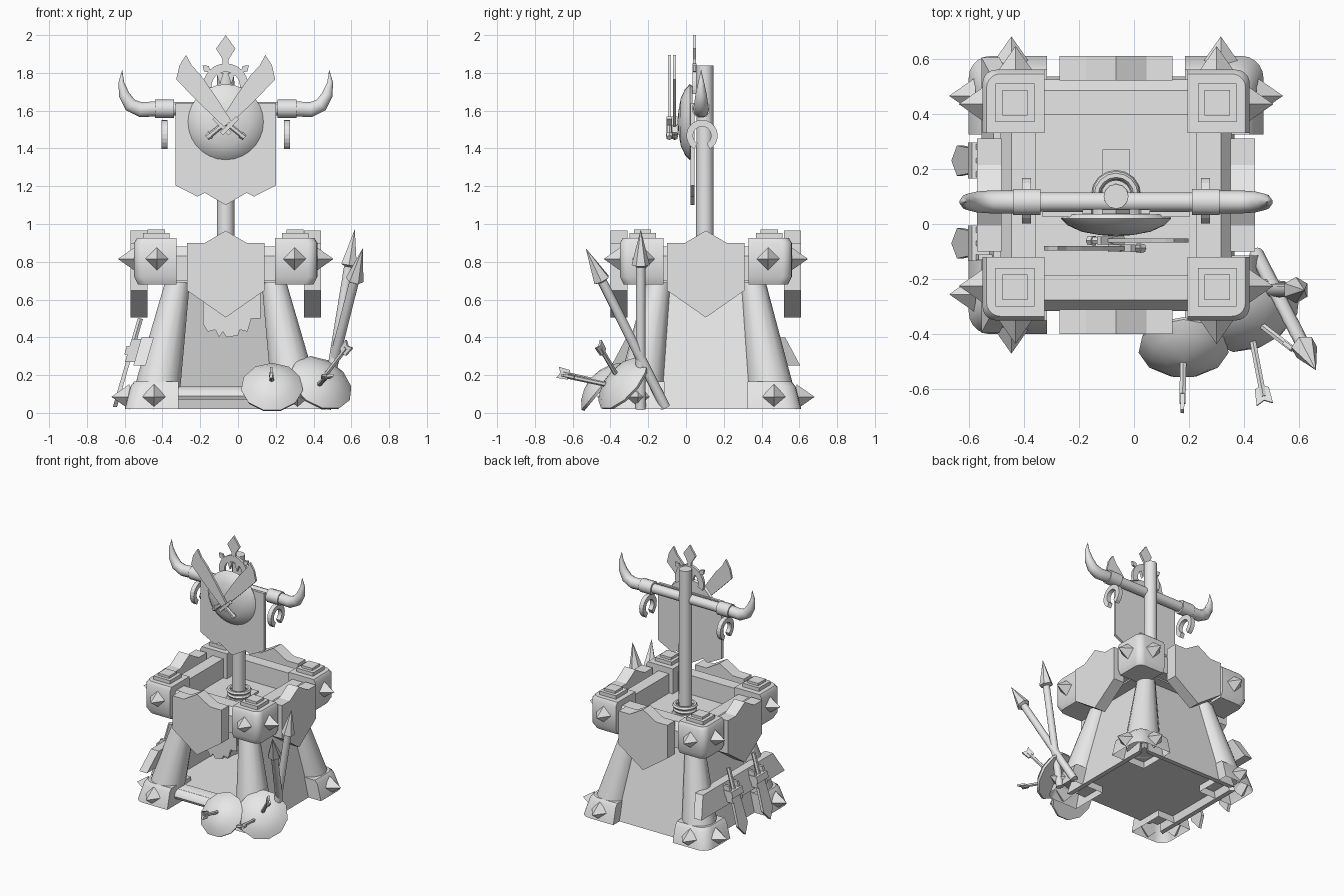
import bpy, bmesh, math
from mathutils import Vector as V

if "Cube" in bpy.data.objects:
    bpy.data.objects.remove(bpy.data.objects["Cube"])

CX, CY = -0.065, 0.105          # tower axis
GREY = bpy.data.materials.new("stone_grey")
GREY.diffuse_color = (0.8, 0.8, 0.8, 1)
GREY.use_nodes = True
GREY.node_tree.nodes["Principled BSDF"].inputs["Base Color"].default_value = GREY.diffuse_color


def finish(name, bm, smooth=False):
    bmesh.ops.recalc_face_normals(bm, faces=bm.faces)
    me = bpy.data.meshes.new(name)
    bm.to_mesh(me)
    bm.free()
    ob = bpy.data.objects.new(name, me)
    bpy.context.collection.objects.link(ob)
    me.materials.append(GREY)
    if smooth:
        bpy.ops.object.select_all(action='DESELECT')
        bpy.context.view_layer.objects.active = ob
        ob.select_set(True)
        bpy.ops.object.shade_smooth_by_angle(angle=math.radians(40))
    return ob


def hull(name, pts, smooth=False, hollow=False):
    """Convex solid around the points; hollow leaves the underside open."""
    bm = bmesh.new()
    for p in pts:
        bm.verts.new(p)
    bmesh.ops.convex_hull(bm, input=bm.verts)
    bmesh.ops.dissolve_limit(bm, angle_limit=0.01, verts=bm.verts, edges=bm.edges)
    bmesh.ops.recalc_face_normals(bm, faces=bm.faces)
    if hollow:
        bmesh.ops.delete(bm, geom=[f for f in bm.faces if f.normal.z < -0.9], context='FACES')
    return finish(name, bm, smooth)


def box(name, x0, x1, y0, y1, z0, z1, f=lambda x, y, z: (x, y, z)):
    return hull(name, [f(x, y, z) for x in (x0, x1) for y in (y0, y1) for z in (z0, z1)])


def prism(name, poly, w0, w1, f):
    """Flat outline (u, v) thickened from w0 to w1, placed by f(u, v, w)."""
    bm = bmesh.new()
    a = [bm.verts.new(f(u, v, w0)) for u, v in poly]
    b = [bm.verts.new(f(u, v, w1)) for u, v in poly]
    n = len(poly)
    bm.faces.new(a)
    bm.faces.new(b[::-1])
    for i in range(n):
        bm.faces.new((a[i], a[(i + 1) % n], b[(i + 1) % n], b[i]))
    return finish(name, bm)


def tube(name, pts, radii, sides=10, smooth=True):
    """Round or faceted solid along a path."""
    pts = [V(p) for p in pts]
    bm = bmesh.new()
    rings = []
    for i, p in enumerate(pts):
        t = (pts[min(i + 1, len(pts) - 1)] - pts[max(i - 1, 0)]).normalized()
        ref = V((0, 1, 0)) if name.startswith("horn") or abs(t.z) > 0.9 else V((0, 0, 1))
        a = (ref - t * ref.dot(t)).normalized()
        b = t.cross(a)
        r = max(radii[i], 0.0005)
        rings.append([bm.verts.new(p + (a * math.cos(k) + b * math.sin(k)) * r)
                      for k in (2 * math.pi * j / sides for j in range(sides))])
    for r, s in zip(rings, rings[1:]):
        for j in range(sides):
            k = (j + 1) % sides
            bm.faces.new((r[j], r[k], s[k], s[j]))
    bm.faces.new(rings[0])
    bm.faces.new(rings[-1][::-1])
    return finish(name, bm, smooth)


def arc(r, a0, a1, n):
    return [(r * math.cos(math.radians(a0 + (a1 - a0) * i / n)),
             r * math.sin(math.radians(a0 + (a1 - a0) * i / n))) for i in range(n + 1)]


def corner_block(name, sx, sy, ix, ox, iy, oy, levels, rad=0.05, hollow=False):
    """Block with a rounded outer vertical edge; levels are (height, outer inset)."""
    pts = []
    for z, t in levels:
        plan = [(ix, iy), (ox - t, iy), (ix, oy - t)]
        plan += [(ox - t - rad + u, oy - t - rad + v) for u, v in arc(rad, 0, 90, 5)]
        pts += [(CX + sx * x, CY + sy * y, z) for x, y in plan]
    return hull(name, pts, True, hollow)


def spike(name, p, d):
    p, d = V(p), V(d)
    tube(name, [p - d * 0.01, p + d * 0.085], [0.067, 0], 4, False)


# Four corners: foot, leaning pillar, capital, lid plates, spikes
for sx in (-1, 1):
    for sy in (-1, 1):
        def at(x, y, z):
            return (CX + sx * x, CY + sy * y, z)
        corner_block("foot", sx, sy, 0.25, 0.535, 0.22, 0.505, [(0.02, 0), (0.14, 0.03), (0.165, 0.05)],
                     0.08, True)
        tube("pillar", [at(0.365, 0.35, 0.10), at(0.355, 0.335, 0.16), at(0.255, 0.25, 0.69)],
             [0.12, 0.12, 0.066], 14)
        corner_block("capital", sx, sy, 0.26, 0.485, 0.225, 0.455,
                     [(0.68, 0.02), (0.72, 0), (0.90, 0), (0.925, 0.015)])
        for h, z in ((0.07, 0.952), (0.046, 0.97)):
            hull("lid_plate", [at(0.367 + i * h, 0.335 + j * h, k)
                               for i in (-1, 1) for j in (-1, 1) for k in (0.92, z)])
        spike("capital_spike", at(0.365, 0.455, 0.815), (0, sy, 0))
        spike("capital_spike", at(0.485, 0.33, 0.815), (sx, 0, 0))
        spike("foot_spike", at(0.38, 0.49, 0.085), (0, sy, 0))
        spike("foot_spike", at(0.52, 0.36, 0.085), (sx, 0, 0))

# Four sides: sloping wall (front left open), parapet beam, crest shield
CREST = [(-0.205, 0.648), (0, 0.505), (0.205, 0.648), (0.205, 0.90),
         (0.11, 0.90), (0, 0.965), (-0.11, 0.90), (-0.205, 0.90)]
for i, side in enumerate(("front", "right", "back", "left")):
    c, s = round(math.cos(i * math.pi / 2)), round(math.sin(i * math.pi / 2))

    def face(u, z, w, c=c, s=s):
        return (CX + u * c + w * s, CY + u * s - w * c, z)
    if side == "front":
        hull("door_sill", [face(sg * 0.33, z, w) for sg in (-1, 1) for z, w in (
            (0.07, 0.30), (0.07, 0.41), (0.09, 0.42), (0.115, 0.41), (0.14, 0.37), (0.14, 0.30))], True)
    else:
        hull(side + "_wall", [face(sg * u, z, w) for sg in (-1, 1) for u, z, w in (
            (0.39, 0.02, 0.43), (0.37, 0.02, 0.395), (0.25, 0.72, 0.265), (0.23, 0.72, 0.23))])
    hull(side + "_beam", [face(sg * 0.30, z, w) for sg in (-1, 1) for z, w in (
        (0.70, 0.29), (0.70, 0.42), (0.83, 0.42), (0.88, 0.38), (0.88, 0.29))])
    prism(side + "_crest", CREST, 0.415, 0.505, face)

# Floors and ragged door cloth
box("platform_floor", CX - 0.36, CX + 0.36, CY - 0.34, CY + 0.34, 0.69, 0.735)
box("ground_floor", CX - 0.38, CX + 0.38, CY - 0.38, CY + 0.38, 0.07, 0.135)
prism("door_cloth", [(-0.185, 0.70), (-0.185, 0.47), (-0.16, 0.43), (-0.12, 0.44), (-0.10, 0.40),
                     (-0.08, 0.43), (-0.06, 0.40), (0.0, 0.41), (0.01, 0.44), (0.05, 0.43),
                     (0.07, 0.50), (0.12, 0.50), (0.12, 0.70)],
      -0.19, -0.17, lambda u, v, w: (u, w, v))

# Standard pole with rope coils
tube("pole", [(CX, 0.10, 0.70), (CX, 0.10, 1.84)], [0.047, 0.045], 12)
for z, r in ((0.75, 0.075), (0.78, 0.068), (0.81, 0.072)):
    bpy.ops.mesh.primitive_torus_add(location=(CX, 0.105, z), major_radius=r, minor_radius=0.015,
                                     major_segments=16, minor_segments=6)
    rope = bpy.context.object
    rope.name = "rope_coil"
    rope.data.materials.append(GREY)
    bpy.ops.object.shade_smooth_by_angle()
box("pole_plate", -0.115, -0.015, 0.10, 0.27, 0.73, 0.75)

# Crossbar, collars, horns and hanging rings
tube("crossbar", [(CX - 0.38, 0.08, 1.61), (CX + 0.38, 0.08, 1.61)], [0.036, 0.036], 10)
for sx in (-1, 1):
    tube("collar", [(CX + sx * 0.275, 0.08, 1.61), (CX + sx * 0.375, 0.08, 1.61)], [0.05, 0.05], 10)
    path = [(0.36, 1.61), (0.45, 1.605), (0.505, 1.63), (0.538, 1.685), (0.553, 1.75), (0.548, 1.815)]
    tube("horn", [(CX + sx * x, 0.08, z) for x, z in path], [0.042, 0.042, 0.038, 0.03, 0.016, 0], 10)
    prism("hanging_ring", arc(0.083, -60, 240, 18) + arc(0.048, 240, -60, 18),
          -0.016, 0.016, lambda u, v, w: (CX + sx * 0.325 + w, 0.085 + u, 1.468 + v))


def upright(u, v, w):
    return (CX + u, w, v)


def mirrored(half):
    return half + [(-u, v) for u, v in half[::-1] if u]


# Banner and domed round shield
prism("banner", mirrored([(0, 1.10), (0.11, 1.165), (0.15, 1.145), (0.267, 1.205), (0.267, 1.64)]),
      0.025, 0.045, upright)
tube("banner_shield", [(CX, y, 1.54) for y in (0.035, 0.02, -0.005, -0.028, -0.04, -0.045)],
     [0.19, 0.2, 0.175, 0.125, 0.06, 0], 28)

# Crown: half ring, teeth and pointed finials
prism("crown_ring", arc(0.12, -20, 200, 20) + arc(0.075, 200, -20, 20), 0.035, 0.055,
      lambda u, v, w: (CX + u, w, 1.73 + v))
for sx in (-1, 1):
    prism("crown_tooth", [(sx * 0.01, 1.80), (sx * 0.05, 1.80), (sx * 0.03, 1.74)], 0.035, 0.055, upright)
for ang, base, size in ((0, 0.11, 0.16), (48, 0.105, 0.06), (-48, 0.105, 0.06)):
    ca, sa = math.cos(math.radians(ang)), math.sin(math.radians(ang))
    prism("crown_finial", [(size * a, base + size * b) for a, b in (
        (0.1, 0), (0.1, 0.2), (0.32, 0.55), (0, 1), (-0.32, 0.55), (-0.1, 0.2), (-0.1, 0))],
        0.037, 0.053, lambda u, v, w: (CX + u * ca - v * sa, w, 1.73 + u * sa + v * ca))

# Crossed curved swords
for sx, y in ((1, -0.088), (-1, -0.06)):
    def pl(u, v, w):
        return (CX + sx * u, y + w, v)
    prism("sword_blade", [(-0.21, 1.895), (-0.245, 1.84), (-0.262, 1.765), (-0.15, 1.65), (-0.01, 1.515),
                          (0.03, 1.545), (-0.05, 1.67), (-0.13, 1.785), (-0.18, 1.84)], -0.008, 0.008, pl)
    prism("sword_guard", [(-0.03, 1.485), (-0.015, 1.47), (0.07, 1.555), (0.055, 1.57)], -0.014, 0.014, pl)
    tube("sword_grip", [pl(0.01, 1.53, 0), pl(0.09, 1.465, 0)], [0.014, 0.014], 6)
    tube("sword_pommel", [pl(0.08, 1.473, 0), pl(0.10, 1.457, 0)], [0.02, 0.016], 6)


# Weapon plank on the left wall with two hanging swords
def slope(u, v, w):
    return (CX - (0.595 - 0.29 * (v - 0.04) + w), u, v)


hull("weapon_plank", [slope(CY + sg * h, z, w) for sg in (-1, 1) for h, z in ((0.50, 0.25), (0.42, 0.40))
                      for w in (-0.11, -0.045)])
for y in (-0.07, 0.23):
    prism("hung_blade", [(y, 0.03), (y + 0.055, 0.10), (y + 0.042, 0.32), (y - 0.042, 0.32),
                         (y - 0.055, 0.10)], -0.022, 0.0, slope)
    box("hung_guard", y - 0.065, y + 0.065, 0.31, 0.355, -0.045, 0.02, slope)
    tube("hung_grip", [slope(y, 0.34, -0.01), slope(y, 0.50, -0.01)], [0.016, 0.016], 6)
    for sg in (-1, 1):
        box("sword_hook", y + sg * 0.05 - 0.01, y + sg * 0.05 + 0.01, 0.27, 0.39, -0.06, 0.005, slope)

# Two spears leaning on the right side
for base, tip in (((0.465, -0.24, 0.02), (0.618, -0.24, 0.97)), ((0.445, -0.11, 0.03), (0.66, -0.53, 0.87))):
    b, t = V(base), V(tip)
    neck = t - (t - b).normalized() * 0.2
    tube("spear_shaft", [b, neck], [0.027, 0.025], 12)
    tube("spear_head", [neck, neck + (t - neck) * 0.05, t], [0.02, 0.048, 0], 6, False)

# Round shields leaning on the front right foot
for c, n, r in (((0.18, -0.452, 0.138), (0, -0.77, 0.64), 0.165),
                ((0.44, -0.335, 0.16), (0.40, -0.68, 0.61), 0.178)):
    c, n = V(c), V(n).normalized()
    tube("fallen_shield", [c + n * h for h in (-0.015, 0, 0.035, 0.06, 0.07)],
         [r * 0.97, r, r * 0.75, r * 0.4, 0], 11)

# Arrows stuck in the shields, each with a flat fletching
for end, p, flat in (((0.175, -0.68, 0.215), (0.18, -0.44, 0.16), 0),
                     ((0.475, -0.655, 0.20), (0.43, -0.42, 0.15), 1),
                     ((0.59, -0.465, 0.365), (0.44, -0.35, 0.17), 0)):
    e, p = V(end), V(p)
    d = (p - e).normalized()
    tube("arrow_shaft", [e + d * 0.03, p], [0.013, 0.013], 6)
    a = d.cross(V((0, 0, 1))).normalized()
    side = a if flat else d.cross(a)
    prism("arrow_fletching", [(-0.03, 0), (0, 0.015), (0.03, 0), (0.026, 0.06), (0, 0.07), (-0.026, 0.06)],
          -0.007, 0.007, lambda u, v, w: e + side * u + d * v + d.cross(side) * w)
